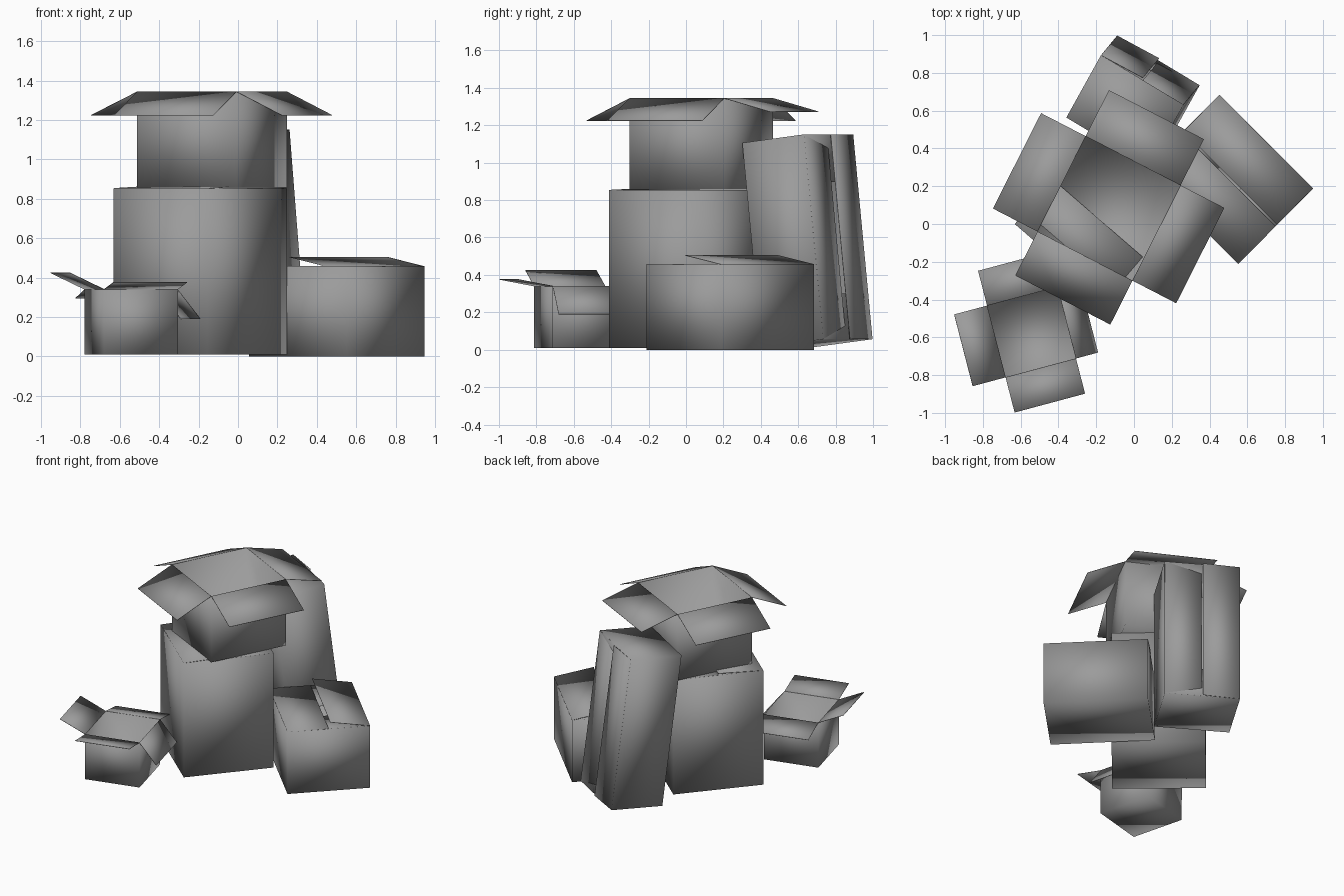
import bpy, bmesh
from mathutils import Vector

if "Cube" in bpy.data.objects:
    bpy.data.objects.remove(bpy.data.objects["Cube"])

# Dark grey card
card = bpy.data.materials.new("dark_card")
card.diffuse_color = (0.33, 0.33, 0.33, 1)
card.use_nodes = True
card.node_tree.nodes["Principled BSDF"].inputs["Base Color"].default_value = card.diffuse_color


def carton(name, origin, u, v, w, flaps):
    """Thin-walled open box. u, v span the floor (u x v = w), w is the opening direction.
    flaps: {side: (outward, upward)} offset of each flap's free edge from its hinge."""
    o, u, v, w = (Vector(p) for p in (origin, u, v, w))
    bm = bmesh.new()
    base = [o, o + u, o + u + v, o + v]
    lo = [bm.verts.new(p) for p in base]
    hi = [bm.verts.new(p + w) for p in base]
    bm.faces.new(lo[::-1])                                  # floor
    normals = [-v.normalized(), u.normalized(), v.normalized(), -u.normalized()]
    for i in range(4):
        j = (i + 1) % 4
        bm.faces.new((lo[i], lo[j], hi[j], hi[i]))          # wall
        if i in flaps:                                      # flap
            out, up = flaps[i]
            d = normals[i] * out + w.normalized() * up
            a, b = hi[i].co, hi[j].co
            bm.faces.new([bm.verts.new(p) for p in (a, b, b + d, a + d)])
    for f in bm.faces:
        f.smooth = True                                     # soft shading across corners
    me = bpy.data.meshes.new(name)
    bm.to_mesh(me)
    bm.free()
    me.materials.append(card)
    ob = bpy.data.objects.new(name, me)
    bpy.context.collection.objects.link(ob)
    thick = ob.modifiers.new("card_thickness", 'SOLIDIFY')
    thick.thickness = 0.003
    thick.offset = 0
    return ob


# Large closed box in the middle
carton("large_box", (-0.155, -0.41, 0.01), (0.402, 0.472, 0), (-0.475, 0.41, 0), (0, 0, 0.843),
       {0: (-0.3, -0.02), 1: (-0.31, 0.0), 2: (-0.3, -0.02), 3: (-0.31, 0.012)})

# Open box stacked on top, flaps drooping outward
carton("stacked_open_box", (-0.008, -0.30, 0.857), (0.255, 0.505, 0), (-0.503, 0.26, 0), (0, 0, 0.487),
       {0: (0.26, -0.12), 1: (0.273, -0.072), 2: (0.265, -0.12), 3: (0.26, -0.12)})

# Small open box at the front left
carton("small_open_box", (-0.68, -0.812, 0.01), (0.373, 0.10, 0), (-0.098, 0.38, 0), (0, 0, 0.33),
       {0: (0.192, 0.036), 1: (0.12, -0.15), 2: (0.19, -0.045), 3: (0.18, 0.084)})

# Half-closed box at the right, one long flap slightly raised
carton("side_box", (0.552, -0.21, 0.0), (0.395, 0.398, 0), (-0.495, 0.495, 0), (0, 0, 0.456),
       {0: (-0.27, -0.03), 1: (-0.27, 0.048), 2: (-0.27, -0.03), 3: (-0.28, 0.0)})

# Tall box leaning against the stack, its flaps facing the back
carton("leaning_box", (0.163, 0.405, 0.012), (-0.435, 0.262, 0), (-0.085, -0.103, 1.093),
       (0.183, 0.329, 0.045),
       {0: (-0.25, -0.035), 1: (-0.252, 0.012), 2: (-0.25, -0.035), 3: (-0.252, -0.01)})
